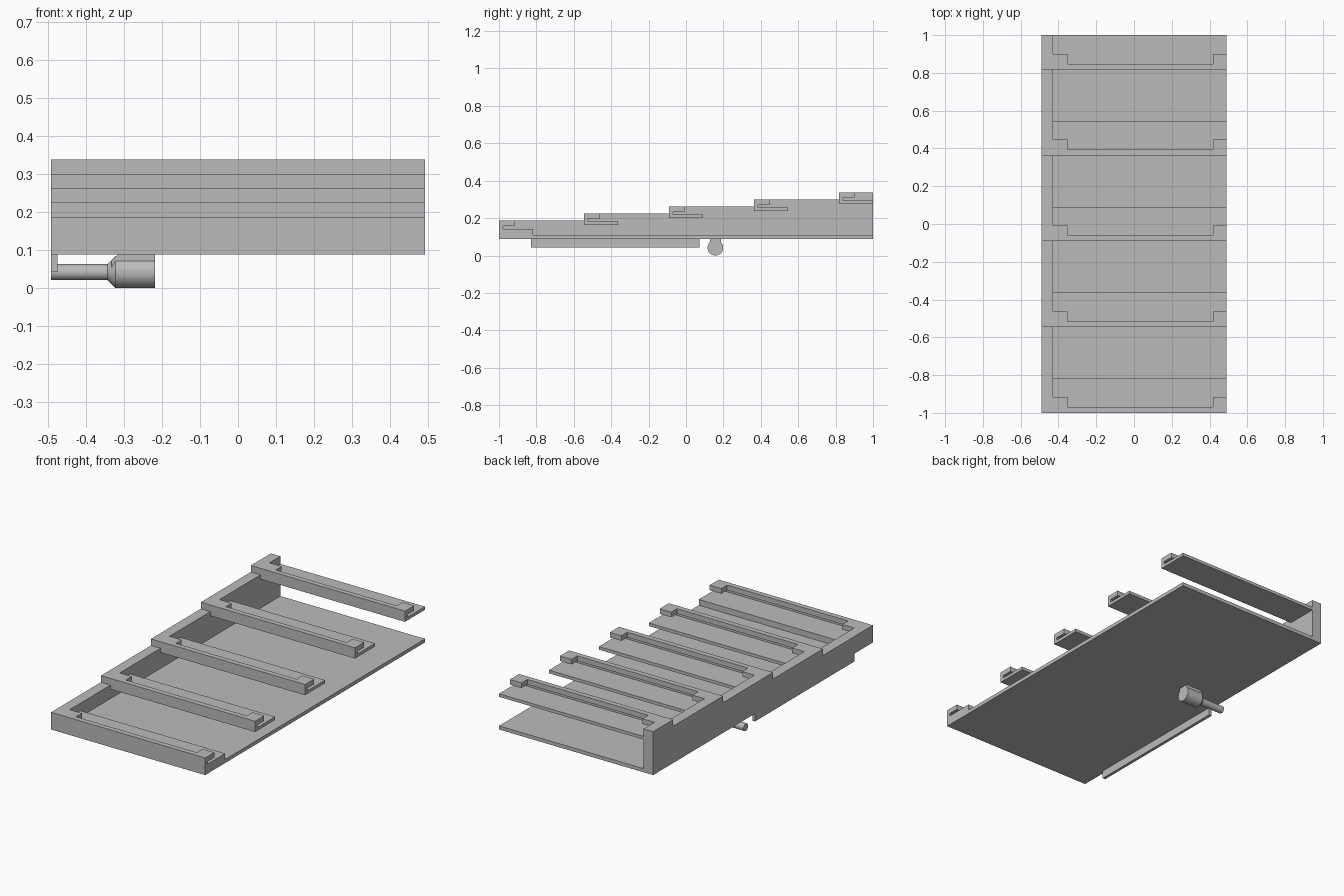
import bpy, bmesh, math
from mathutils import Vector, Matrix

cube = bpy.data.objects.get("Cube")
if cube:
    bpy.data.objects.remove(cube, do_unlink=True)

# Single plain grey material
grey = bpy.data.materials.new("plain_grey")
grey.use_nodes = True
GREY = (0.5, 0.5, 0.5, 1)
grey.diffuse_color = GREY
grey.node_tree.nodes["Principled BSDF"].inputs["Base Color"].default_value = GREY

HALF = 0.491        # half width
WALL = -0.43        # inner face of the side wall
FLOOR = 0.088       # underside of the base plate
STEP_Y, STEP_Z = 0.4545, 0.0378
SLAT_DEPTH, SLAT_HEIGHT = 0.182, 0.062
FIRST_TOP = 0.187


def make_object(name, bm):
    bmesh.ops.recalc_face_normals(bm, faces=bm.faces)
    mesh = bpy.data.meshes.new(name)
    bm.to_mesh(mesh)
    bm.free()
    mesh.materials.append(grey)
    obj = bpy.data.objects.new(name, mesh)
    bpy.context.collection.objects.link(obj)
    return obj


def prism(name, points, offset):
    """Extrude a closed 3D outline along offset."""
    bm = bmesh.new()
    face = bm.faces.new([bm.verts.new(p) for p in points])
    top = bmesh.ops.extrude_face_region(bm, geom=[face])
    verts = [g for g in top["geom"] if isinstance(g, bmesh.types.BMVert)]
    bmesh.ops.translate(bm, verts=verts, vec=Vector(offset))
    return make_object(name, bm)


def x_prism(name, yz, x0, x1):
    return prism(name, [(x0, y, z) for y, z in yz], (x1 - x0, 0, 0))


def box(name, x, y, z):
    return x_prism(name, [(y[0], z[0]), (y[1], z[0]), (y[1], z[1]), (y[0], z[1])], *x)


def slat(name, y, bottom, top):
    """C-section slat whose upper lip is wide only at the two ends."""
    low = top - SLAT_HEIGHT
    back, lip = y + SLAT_DEPTH, y + 0.083
    inner, tray, under = y + 0.021, low + 0.018, low + 0.033
    obj = x_prism(name, [(y, bottom), (back, bottom), (back, tray), (inner, tray),
                         (inner, under), (lip, under), (lip, top), (y, top)], WALL, HALF)
    cutter = box("lip_cutter", (-0.353, 0.417), (y + 0.03, y + 0.1),
                 (low + 0.025, top + 0.02))
    cutter.hide_render = True
    mod = obj.modifiers.new("lip_notch", "BOOLEAN")
    mod.operation, mod.solver, mod.object = "DIFFERENCE", "EXACT", cutter
    bpy.context.view_layer.objects.active = obj
    bpy.ops.object.modifier_apply(modifier=mod.name)
    bpy.data.objects.remove(cutter, do_unlink=True)


# Stepped side wall
outline = [(1, FLOOR), (-1, FLOOR)]
for i in range(5):
    front, top = -1 + STEP_Y * i, FIRST_TOP + STEP_Z * i
    outline += [(front, top), (min(front + STEP_Y, 1), top)]
x_prism("stepped_side_wall", outline, -HALF, WALL)

# Base plate
box("base_plate", (WALL, HALF), (-1 + SLAT_DEPTH, 1), (FLOOR, FLOOR + 0.021))

# Slats, the first one solid down to the floor
for i in range(5):
    top = FIRST_TOP + STEP_Z * i
    bottom = FLOOR if i == 0 else top - SLAT_HEIGHT
    slat(f"slat_{i + 1}", -1 + STEP_Y * i, bottom, top)

# Rail under the right edge
box("bottom_rail", (-HALF, -0.474), (-0.83, 0.073), (0.043, FLOOR))

# Round pin: thin shaft flaring into a thick head
PIN_Y, PIN_Z = 0.157, 0.042
profile = [(-HALF, 0), (-HALF, 0.021), (-0.343, 0.021), (-0.322, 0.042),
           (-0.218, 0.042), (-0.218, 0)]
bm = bmesh.new()
verts = [bm.verts.new((x, PIN_Y, PIN_Z + r)) for x, r in profile]
edges = [bm.edges.new(pair) for pair in zip(verts, verts[1:])]
bmesh.ops.spin(bm, geom=verts + edges, cent=(0, PIN_Y, PIN_Z), axis=(1, 0, 0),
               angle=math.tau, steps=32, use_duplicate=False)
bmesh.ops.remove_doubles(bm, verts=bm.verts, dist=0.0001)
pin = make_object("pin", bm)
bpy.ops.object.select_all(action="DESELECT")
pin.select_set(True)
bpy.context.view_layer.objects.active = pin
bpy.ops.object.shade_smooth_by_angle(angle=math.radians(30))

# Neck joining the pin head to the base plate
neck = [(-0.333, PIN_Z), (-0.333, 0.072), (-0.317, FLOOR), (-0.218, FLOOR), (-0.218, PIN_Z)]
prism("pin_neck", [(x, PIN_Y - 0.03, z) for x, z in neck], (0, 0.06, 0))
